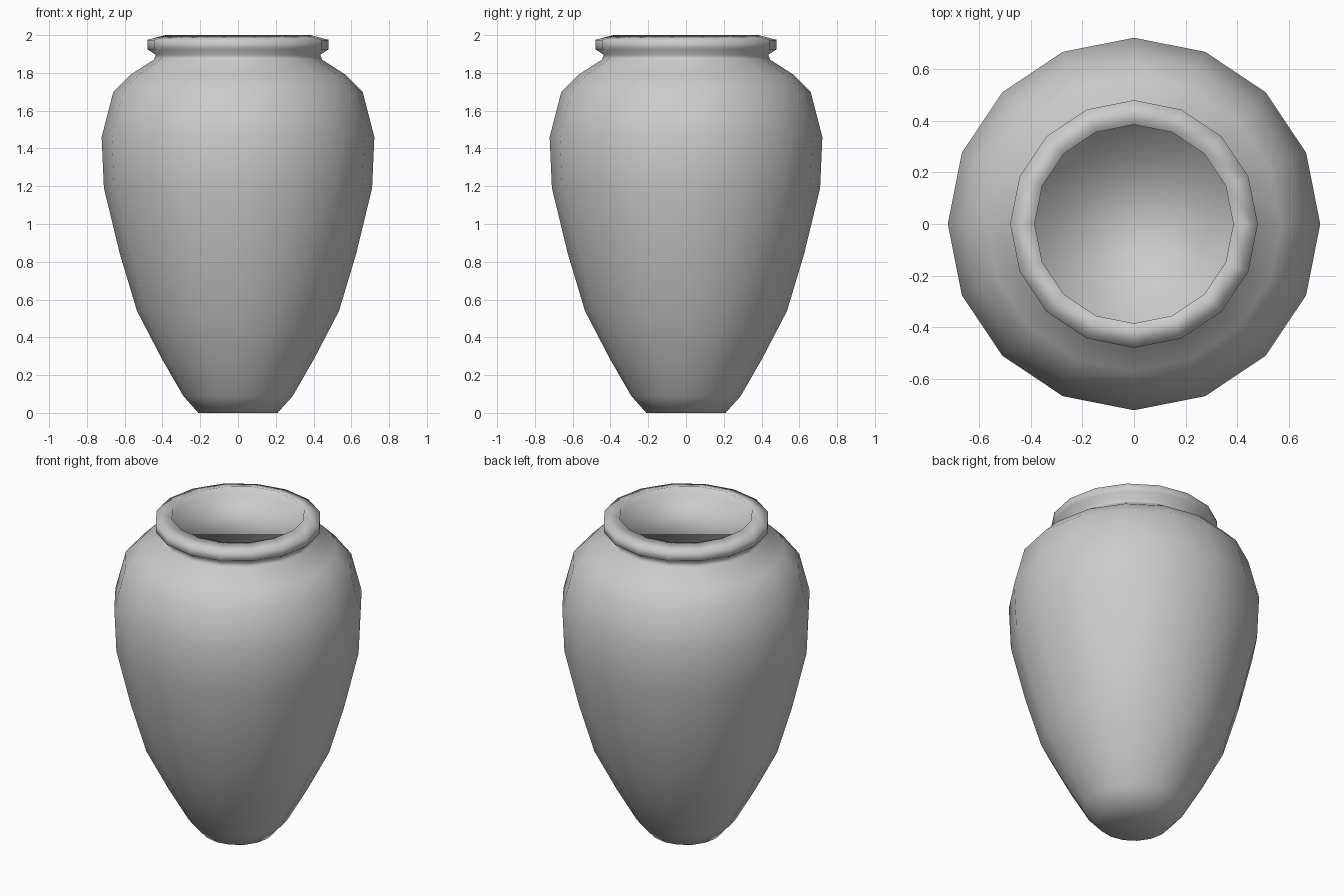
import bpy, bmesh
from math import cos, sin, tau

if "Cube" in bpy.data.objects:
    bpy.data.objects.remove(bpy.data.objects["Cube"])

SIDES = 16
# Outer profile (radius, height): foot, belly, shoulder, neck, lip, then the recessed mouth
PROFILE = [(0.21, 0.0), (0.29, 0.09), (0.405, 0.29), (0.535, 0.54), (0.625, 0.84),
           (0.71, 1.19), (0.722, 1.46), (0.66, 1.70), (0.57, 1.79), (0.445, 1.87),
           (0.435, 1.895), (0.48, 1.925), (0.48, 1.975), (0.385, 2.0), (0.385, 1.95)]

# Lathe the profile into rings joined by quads
bm = bmesh.new()
rings = [[bm.verts.new((r * cos(tau * i / SIDES), r * sin(tau * i / SIDES), z))
          for i in range(SIDES)] for r, z in PROFILE]
for a, b in zip(rings, rings[1:]):
    for i in range(SIDES):
        j = (i + 1) % SIDES
        bm.faces.new((a[i], a[j], b[j], b[i]))

# Flat base and flat mouth closing
bm.faces.new(rings[0][::-1])
bm.faces.new(rings[-1])
for f in bm.faces:
    f.smooth = True

mesh = bpy.data.meshes.new("vase")
bm.to_mesh(mesh)
bm.free()
bpy.context.collection.objects.link(bpy.data.objects.new("vase", mesh))
